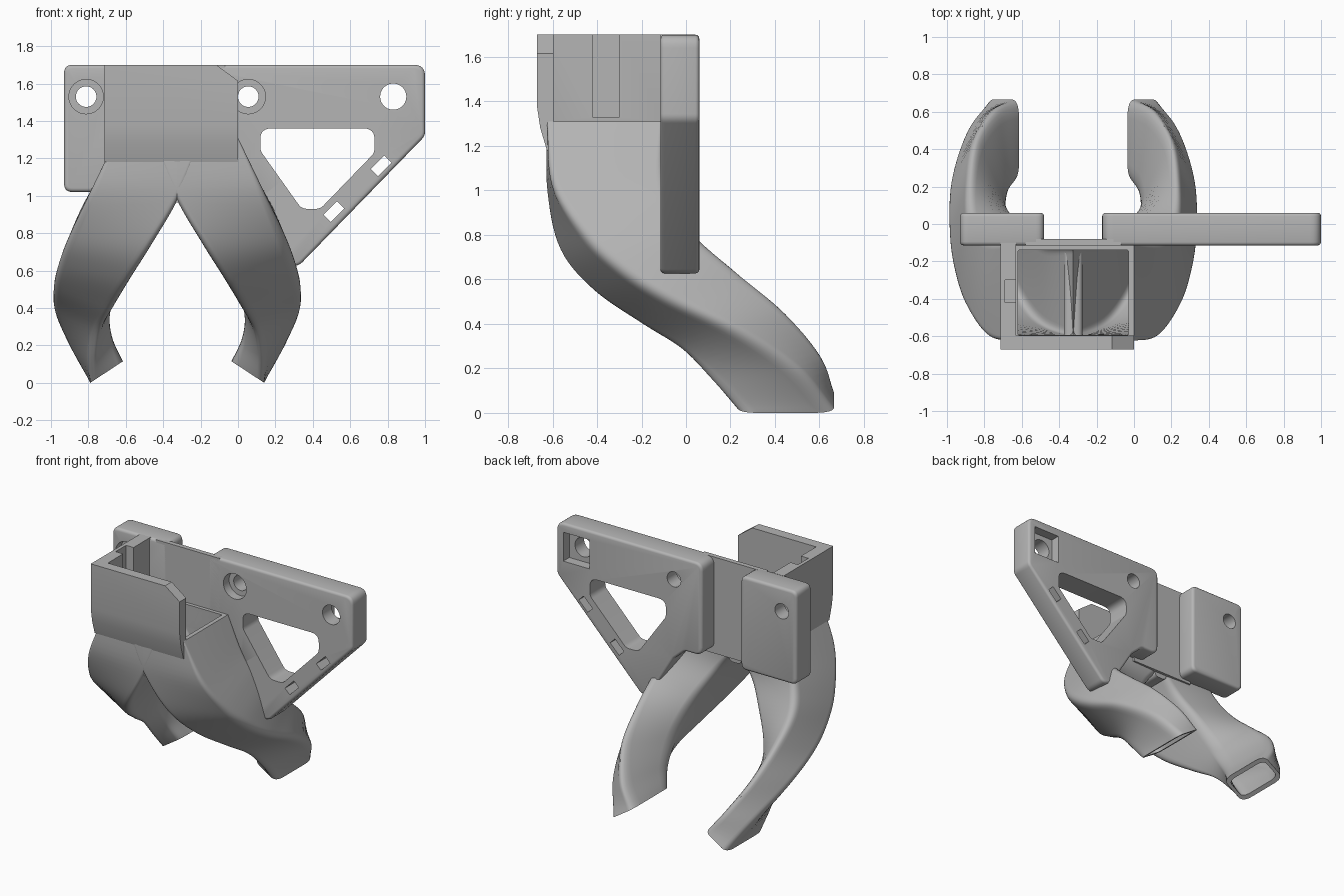
import bpy, bmesh, math
from mathutils import Vector

old = bpy.data.objects.get("Cube")
if old:
    bpy.data.objects.remove(old)

grey = bpy.data.materials.new("plain_grey")
grey.use_nodes = True
colour = (0.46, 0.46, 0.46, 1)
grey.diffuse_color = colour
grey.node_tree.nodes["Principled BSDF"].inputs["Base Color"].default_value = colour

MID = -0.325  # mirror plane of the two ducts


def add_object(name, bm):
    bmesh.ops.recalc_face_normals(bm, faces=bm.faces)
    mesh = bpy.data.meshes.new(name)
    bm.to_mesh(mesh)
    bm.free()
    mesh.materials.append(grey)
    ob = bpy.data.objects.new(name, mesh)
    bpy.context.collection.objects.link(ob)
    return ob


def rounded(pts, radius, steps=6):
    """Fillet every corner of a polygon."""
    out = []
    for i, p in enumerate(pts):
        p = Vector(p)
        a, b = Vector(pts[i - 1]) - p, Vector(pts[(i + 1) % len(pts)]) - p
        cut = radius / math.tan(a.angle(b) / 2)
        start = p + a.normalized() * min(cut, a.length * 0.45)
        end = p + b.normalized() * min(cut, b.length * 0.45)
        for k in range(steps + 1):
            t = k / steps
            out.append(start * (1 - t) ** 2 + p * 2 * t * (1 - t) + end * t * t)
    return out


def prism(name, pts, lo, hi, axis="y", bevel=0):
    """Extrude a profile: (x, z) along y, or (y, z) along x."""
    bm = bmesh.new()

    def place(p, d):
        return (p[0], d, p[1]) if axis == "y" else (d, p[0], p[1])
    rings = [[bm.verts.new(place(p, d)) for p in pts] for d in (lo, hi)]
    bm.faces.new(rings[0])
    bm.faces.new(rings[1])
    for i in range(len(pts)):
        j = (i + 1) % len(pts)
        bm.faces.new((rings[0][i], rings[0][j], rings[1][j], rings[1][i]))
    if bevel:
        bmesh.ops.recalc_face_normals(bm, faces=bm.faces)
        rim = [e for e in bm.edges if e.calc_face_angle(0) > 1]
        bmesh.ops.bevel(bm, geom=rim, offset=bevel, segments=3, profile=0.5, affect="EDGES")
    return add_object(name, bm)


def rect(x0, x1, z0, z1):
    return [(x0, z0), (x1, z0), (x1, z1), (x0, z1)]


def circle(x, z, r, n=40):
    return [(x + r * math.cos(math.tau * i / n), z + r * math.sin(math.tau * i / n)) for i in range(n)]


def carve(ob, cutters):
    for c in cutters:
        mod = ob.modifiers.new("cut", "BOOLEAN")
        mod.operation, mod.solver, mod.object = "DIFFERENCE", "EXACT", c
    graph = bpy.context.evaluated_depsgraph_get()
    mesh = bpy.data.meshes.new_from_object(ob.evaluated_get(graph))
    ob.modifiers.clear()
    ob.data = mesh


# The four edges of the twisting duct, from the socket down to the outlet
RIDGE = ((0, -.11, 1.31), (.11, -.10, 1.08), (.19, -.05, .93), (.24, .06, .79),
         (.235, .26, .63), (.19, .48, .45), (.08, .63, .26), (-.035, .666, .115))
CREASE = ((0, -.625, 1.31), (.14, -.60, 1.02), (.25, -.46, .79), (.31, -.30, .64),
          (.348, -.09, .51), (.345, .20, .375), (.265, .48, .2), (.14, .666, 0))
KEEL = ((-.45, -.625, 1.31), (-.34, -.625, 1.0), (-.19, -.575, .73), (-.075, -.43, .545),
        (.02, -.21, .39), (.09, -.03, .275), (.13, .11, .13), (.14, .23, 0))
INNER = ((-.45, -.11, 1.31), (-.34, -.10, 1.08), (-.21, -.09, .90), (-.10, -.02, .72),
         (-.01, .04, .53), (.025, .09, .38), (.012, .17, .24), (-.035, .23, .115))
ROUNDING = (.04, .15, .25, .3, .35, .4, .45, .45)


def spline(points, steps=7):
    """Smooth curve through the points, as vectors."""
    s = [Vector(p) for p in points]
    s = [2 * s[0] - s[1]] + s + [2 * s[-1] - s[-2]]
    out = []
    for i in range(1, len(s) - 2):
        a, b, c, d = s[i - 1:i + 3]
        for k in range(steps):
            t = k / steps
            out.append((2 * b + (c - a) * t + (2 * a - 5 * b + 4 * c - d) * t * t
                        + (3 * b - a - 3 * c + d) * t ** 3) / 2)
    return out + [s[-2]]


def duct(name, mirror, wall=0):
    edges = [spline(e) for e in (KEEL, CREASE, RIDGE, INNER)]
    radii = [v[0] for v in spline([(r, 0) for r in ROUNDING])]
    if wall:  # run the air passage past both ends
        edges = [[e[0] + Vector((0, 0, .03))] + e + [2 * e[-1] - e[-2]] for e in edges]
        radii = [radii[0]] + radii + [radii[-1]]
    bm = bmesh.new()
    rings = []
    for *corners, r in zip(*edges, radii):
        inset = [p + wall * ((corners[i - 1] - p).normalized() + (corners[(i + 1) % 4] - p).normalized())
                 for i, p in enumerate(corners)]
        keel, crease, ridge, inner = inset
        ring = []
        for s, t in rounded(rect(-1, 1, -1, 1), r):
            s, t = (s + 1) / 2, (t + 1) / 2
            p = keel.lerp(crease, s).lerp(inner.lerp(ridge, s), t)
            if mirror:
                p.x = 2 * MID - p.x
            ring.append(bm.verts.new(p))
        rings.append(ring)
    for a, b in zip(rings, rings[1:]):
        for i in range(len(a)):
            j = (i + 1) % len(a)
            bm.faces.new((a[i], a[j], b[j], b[i]))
    bm.faces.new(rings[0])
    bm.faces.new(rings[-1])
    return add_object(name, bm)


# Curved air ducts, the passages through them and the saddle in the fork
ducts = [duct("left_duct", False), duct("right_duct", True)]
passages = [duct("left_passage", False, .03), duct("right_passage", True, .03)]
saddle = prism("fork_saddle", rounded(rect(MID - .05, MID + .05, .965, 1.04), .035), -.605, -.1)

# Bracket plate, in three parts
FRONT, BACK = -.115, .06
bracket = prism("bracket_plate", rounded(
    [(-.17, 1.7), (1, 1.7), (1, 1.32), (.32, .62), (.25, .64), (.06, .95), (-.03, 1.03), (-.17, 1.03)], .06),
    FRONT, BACK, bevel=.018)
tab = prism("mounting_tab", rounded(rect(-.93, -.48, 1.02, 1.7), .045), FRONT, BACK, bevel=.02)
web = prism("thin_web", rect(-.58, -.07, 1.0, 1.7), FRONT, -.08)

# Fan socket walls
front_wall = prism("socket_front_wall", [(-.67, 1.7), (-.67, 1.38), (-.655, 1.28), (-.625, 1.18),
                                         (-.595, 1.18), (-.595, 1.7)], -.715, 0, "x")
side_wall = prism("socket_side_wall", [(-.715, 1.7), (-.715, 1.18), (-.65, 1.2), (-.63, 1.31), (-.63, 1.7)],
                  -.61, -.1)

# Cutters
window = prism("window_cutter", rounded(
    [(.12, 1.36), (.73, 1.36), (.73, 1.23), (.44, .93), (.34, .93), (.12, 1.24)], .06), -.3, .3)
slots = []
for x, z in ((.513, .915), (.765, 1.16)):
    a, b = Vector((.036, .036)), Vector((-.019, .019))
    c = Vector((x, z))
    slots.append(prism("slot_cutter", [c - a - b, c + a - b, c + a + b, c - a + b], -.3, .3))
tab_holes, plate_holes = [[prism("screw_cutter", circle(x, 1.53, .055), -.3, .3),
                           prism("counterbore_cutter", circle(x, 1.53, .092), -.3, -.05)]
                          for x in (-.812, .055)]
nut_hole = prism("nut_hole_cutter", circle(.83, 1.53, .07), -.3, .3)
nut_pocket = prism("nut_pocket_cutter", rect(.735, .945, 1.425, 1.635), -.01, .3)
chamfer = prism("chamfer_cutter", [(-.13, 1.71), (.02, 1.71), (.02, 1.6)], -.8, -.4)
groove = prism("groove_cutter", rect(-.69, -.6, 1.33, 1.75), -.42, -.3)

jobs = [(bracket, [window, *slots, *plate_holes, nut_hole, nut_pocket, *passages]),
        (tab, [*tab_holes, *passages]), (web, [plate_holes[1], *passages]), (front_wall, [chamfer]),
        (side_wall, [groove, *passages])] + [(d, passages) for d in ducts]
for ob, cutters in jobs:
    carve(ob, cutters)

# Remove the spent cutters and shade the parts
for c in {c for _, cutters in jobs for c in cutters}:
    bpy.data.objects.remove(c)
for ob in [saddle] + [ob for ob, _ in jobs]:
    for p in ob.data.polygons:
        p.use_smooth = True
    ob.data.set_sharp_from_angle(angle=math.radians(35))
